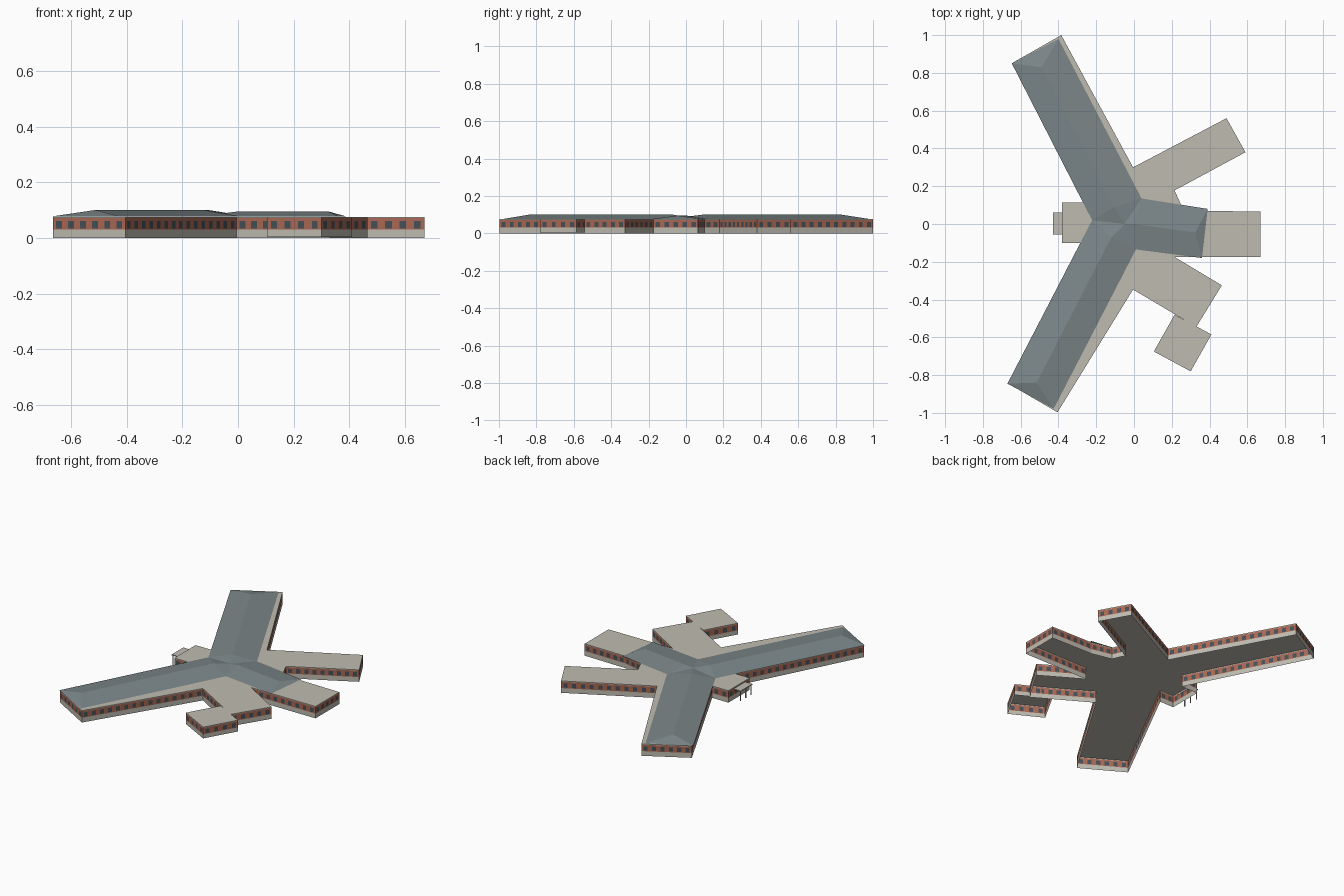
import bpy
import bmesh
from mathutils import Vector

cube = bpy.data.objects.get("Cube")
if cube:
    bpy.data.objects.remove(cube, do_unlink=True)


def material(name, rgb):
    m = bpy.data.materials.new(name)
    m.use_nodes = True
    m.diffuse_color = (*rgb, 1)
    m.node_tree.nodes["Principled BSDF"].inputs["Base Color"].default_value = (*rgb, 1)
    return m


STONE = material("pale stone", (0.52, 0.50, 0.44))
BRICK = material("red brick", (0.40, 0.14, 0.09))
GLASS = material("dark glass", (0.06, 0.08, 0.095))
SLATE = material("grey slate", (0.20, 0.24, 0.25))

TOP = 0.076            # flat roof height
BASE, SILL, HEAD, FASCIA = 0.03, 0.034, 0.061, 0.071
BAY, WINDOW = 0.05, 0.024


def finish(name, bm, mats):
    mesh = bpy.data.meshes.new(name)
    bm.to_mesh(mesh)
    bm.free()
    for m in mats:
        mesh.materials.append(m)
    obj = bpy.data.objects.new(name, mesh)
    bpy.context.collection.objects.link(obj)
    return obj


def wall(bm, a, b, bottom):
    """Banded wall from a to b with a window in each bay."""
    a, b = Vector(a), Vector(b)
    length = (b - a).length
    bays = max(1, round(length / BAY))
    pitch = length / bays
    stops = [0]
    for i in range(bays):
        mid = (i + 0.5) * pitch
        stops += [mid - WINDOW / 2, mid + WINDOW / 2]
    stops.append(length)
    rows = [bottom, BASE, SILL, HEAD, FASCIA, TOP]
    grid = [[bm.verts.new((*a.lerp(b, s / length), z)) for z in rows] for s in stops]
    for col in range(len(stops) - 1):
        for row in range(len(rows) - 1):
            f = bm.faces.new((grid[col][row], grid[col + 1][row],
                              grid[col + 1][row + 1], grid[col][row + 1]))
            if row in (0, 4):
                f.material_index = 0
            elif row == 2 and col % 2 == 1:
                f.material_index = 2
            else:
                f.material_index = 1


def building(name, outline, bottom=0.0):
    """Open-bottomed shell: walls around the outline, flat roof on top."""
    bm = bmesh.new()
    for i, p in enumerate(outline):
        wall(bm, p, outline[(i + 1) % len(outline)], bottom)
    bm.faces.new([bm.verts.new((x, y, TOP)) for x, y in outline])
    return finish(name, bm, [STONE, BRICK, GLASS])


def box(name, x0, x1, y0, y1, z0, z1, mat):
    bm = bmesh.new()
    bmesh.ops.create_cube(bm, size=1)
    for v in bm.verts:
        v.co = ((x0 + x1) / 2 + v.co.x * (x1 - x0),
                (y0 + y1) / 2 + v.co.y * (y1 - y0),
                (z0 + z1) / 2 + v.co.z * (z1 - z0))
    return finish(name, bm, [mat])


# Main building: wings radiating from a central hub, counter-clockwise
building("main_building", [
    (0.67, -0.175), (0.67, 0.065), (0.38, 0.07), (0.25, 0.10),      # east wing
    (0.215, 0.178), (0.59, 0.38), (0.49, 0.56), (-0.005, 0.30),     # north-east wing
    (-0.385, 1.0), (-0.64, 0.855), (-0.265, 0.115),                 # north wing
    (-0.38, 0.115), (-0.38, -0.10), (-0.282, -0.10),                # west entrance
    (-0.665, -0.845), (-0.405, -0.997), (-0.005, -0.347),           # south wing
    (0.33, -0.545), (0.465, -0.325), (0.215, -0.175),               # south-east wing
    (0.36, -0.175)])

# Annex touching the south-east wing
building("annex", [(0.105, -0.675), (0.30, -0.78), (0.41, -0.585), (0.215, -0.48)], 0.004)

# Hipped slate roof over the three long wings
EAVE, RIDGE = TOP + 0.001, 0.10
points = {
    "n_out_w": (-0.647, 0.85, EAVE), "n_out_e": (-0.40, 0.98, EAVE),
    "s_out_w": (-0.67, -0.845, EAVE), "s_out_e": (-0.425, -0.978, EAVE),
    "e_out_n": (0.39, 0.08, EAVE), "e_out_s": (0.36, -0.18, EAVE),
    "in_ne": (0.04, 0.135, EAVE), "in_se": (0.01, -0.135, EAVE),
    "in_w": (-0.222, 0.02, EAVE),
    "n_tip": (-0.49, 0.83, RIDGE), "n_ridge": (-0.105, 0.09, RIDGE),
    "s_tip": (-0.515, -0.84, RIDGE), "s_ridge": (-0.12, -0.07, RIDGE),
    "e_tip": (0.325, -0.045, 0.095), "e_ridge": (0.0, 0.0, 0.095),
    "valley": (-0.05, 0.0, 0.089),
}
faces = [
    "n_out_e n_out_w n_tip", "n_out_w in_w n_ridge n_tip", "in_ne n_out_e n_tip n_ridge",
    "s_out_w s_out_e s_tip", "in_w s_out_w s_tip s_ridge", "s_out_e in_se s_ridge s_tip",
    "e_out_s e_out_n e_tip", "e_out_n in_ne e_ridge e_tip", "in_se e_out_s e_tip e_ridge",
    "in_w valley n_ridge", "in_w s_ridge valley", "in_ne n_ridge valley",
    "in_ne valley e_ridge", "in_se valley s_ridge", "in_se e_ridge valley",
]
bm = bmesh.new()
verts = {key: bm.verts.new(co) for key, co in points.items()}
for face in faces:
    bm.faces.new([verts[key] for key in face.split()])
finish("slate_roof", bm, [SLATE])

# Entrance canopy on slim posts
box("entrance_canopy", -0.43, -0.378, -0.055, 0.062, 0.062, 0.068, STONE)
for i, y in enumerate((-0.05, 0.003, 0.056)):
    box(f"canopy_post_{i + 1}", -0.427, -0.422, y - 0.003, y + 0.003, 0, 0.062, STONE)
